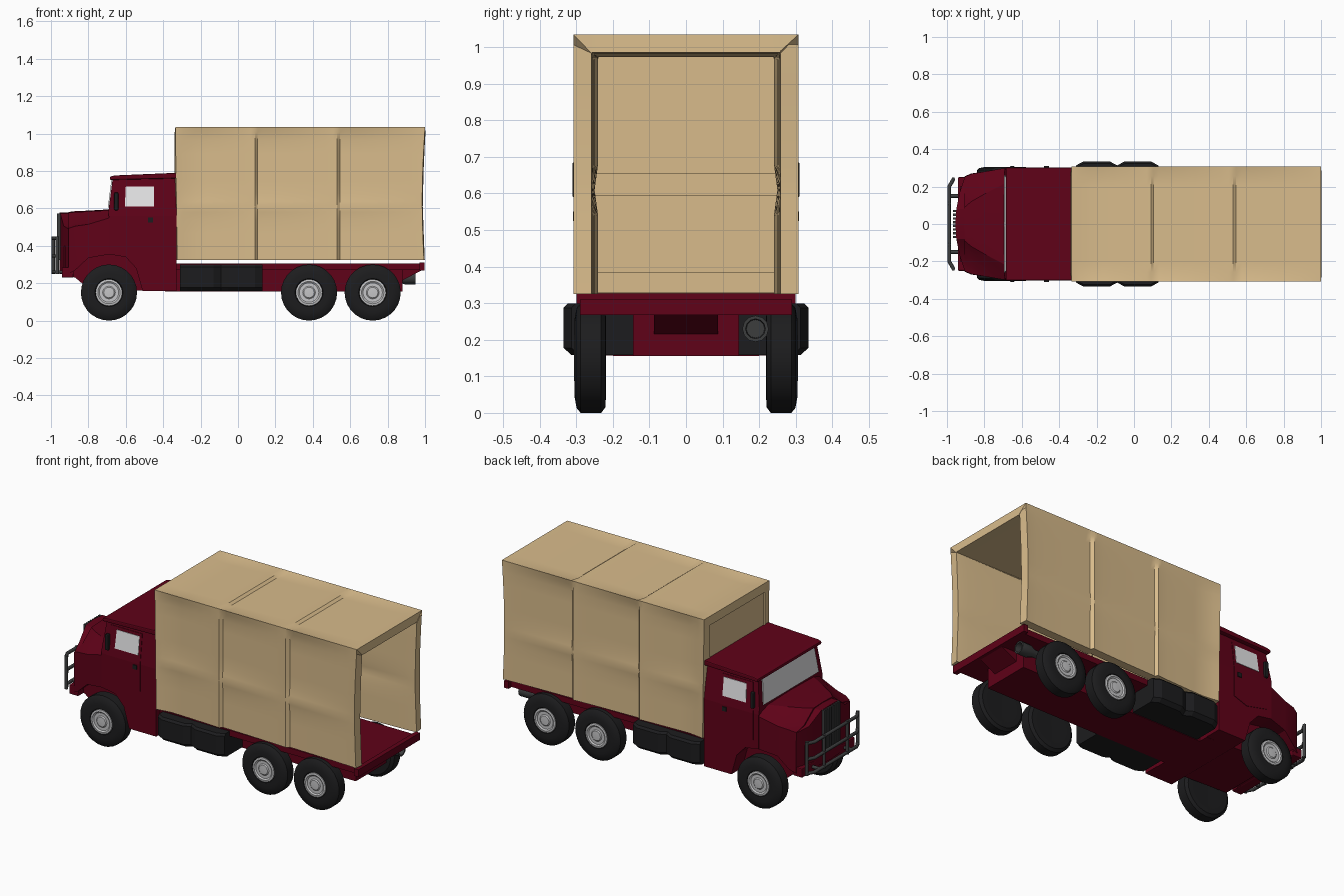
import bpy, bmesh, math
from mathutils import Vector

if "Cube" in bpy.data.objects:
    bpy.data.objects.remove(bpy.data.objects["Cube"])


def material(name, rgb):
    m = bpy.data.materials.new(name)
    m.diffuse_color = (*rgb, 1)
    m.use_nodes = True
    m.node_tree.nodes["Principled BSDF"].inputs["Base Color"].default_value = m.diffuse_color
    return m


RED = material("dark red paint", (0.115, 0.0005, 0.009))
TAN = material("tan canvas", (0.69, 0.5, 0.26))
BLACK = material("black rubber", (0.012, 0.012, 0.013))
GREY = material("dark grey metal", (0.045, 0.047, 0.048))
HUB = material("light grey hub", (0.56, 0.56, 0.57))
GLASS = material("pale glass", (0.88, 0.88, 0.89))


def finish(name, bm, mat, smooth=None, bevel=0, recalc=True):
    if recalc:
        bmesh.ops.recalc_face_normals(bm, faces=bm.faces[:])
    me = bpy.data.meshes.new(name)
    bm.to_mesh(me)
    bm.free()
    ob = bpy.data.objects.new(name, me)
    bpy.context.collection.objects.link(ob)
    me.materials.append(mat)
    if bevel:
        b = ob.modifiers.new("bevel", 'BEVEL')
        b.width, b.segments = bevel, 2
    if smooth:
        smooth_shade(ob, smooth)
    return ob


def smooth_shade(ob, angle):
    bpy.ops.object.select_all(action='DESELECT')
    ob.select_set(True)
    bpy.context.view_layer.objects.active = ob
    bpy.ops.object.shade_smooth_by_angle(angle=math.radians(angle))


def loft(name, rings, mat, smooth=None, bevel=0):
    """Skin closed rings of equal length and cap both ends."""
    bm = bmesh.new()
    vs = [[bm.verts.new(p) for p in r] for r in rings]
    n = len(vs[0])
    for a, b in zip(vs, vs[1:]):
        for i in range(n):
            bm.faces.new((a[i], a[(i + 1) % n], b[(i + 1) % n], b[i]))
    bm.faces.new(vs[0])
    bm.faces.new(vs[-1][::-1])
    return finish(name, bm, mat, smooth, bevel)


def prism(name, pts, y0, y1, mat, bevel=0):
    return loft(name, [[(x, y, z) for x, z in pts] for y in (y0, y1)], mat, bevel=bevel)


def box(name, x0, x1, y0, y1, z0, z1, mat, bevel=0):
    return prism(name, [(x0, z0), (x1, z0), (x1, z1), (x0, z1)], y0, y1, mat, bevel)


def taper(ob):
    """Lean the upper cab sides inwards above the belt line."""
    for v in ob.data.vertices:
        if v.co.z > 0.56:
            v.co.y *= 1 - 0.4 * (v.co.z - 0.56)


def lathe(name, centre, axis, prof, mat, n=28):
    """prof: (distance along axis, radius)."""
    a = Vector(axis)
    u, w = Vector((0, 0, 1)), a.cross(Vector((0, 0, 1)))
    rings = [[Vector(centre) + a * d + (u * math.cos(t) + w * math.sin(t)) * r
              for t in (2 * math.pi * i / n for i in range(n))] for d, r in prof]
    return loft(name, rings, mat, smooth=35)


def tube(name, paths, radius, mat):
    cu = bpy.data.curves.new(name, 'CURVE')
    cu.dimensions = '3D'
    cu.bevel_depth, cu.bevel_resolution = radius, 1
    cu.use_fill_caps = True
    for path in paths:
        sp = cu.splines.new('POLY')
        sp.points.add(len(path) - 1)
        for p, co in zip(sp.points, path):
            p.co = (*co, 1)
    cu.materials.append(mat)
    bpy.context.collection.objects.link(bpy.data.objects.new(name, cu))


# Chassis, underbody, bed and rear ledge
box("chassis", -0.34, 0.88, -0.145, 0.145, 0.155, 0.28, RED)
prism("front_underbody", [(-0.93, 0.24), (-0.87, 0.23), (-0.80, 0.17), (-0.33, 0.155),
                          (-0.33, 0.4), (-0.93, 0.4)], -0.2, 0.2, RED)
box("bed", -0.34, 0.975, -0.265, 0.265, 0.27, 0.305, RED)
box("rear_lip", 0.97, 0.998, -0.29, 0.29, 0.267, 0.31, RED)
prism("rear_bracket", [(0.87, 0.21), (0.98, 0.268), (0.98, 0.28), (0.87, 0.28)], -0.088, 0.088, RED)
lathe("exhaust", (0.85, 0.19, 0.23), (1, 0, 0),
      [(-0.06, 0.02), (0.0, 0.022), (0.04, 0.036), (0.1, 0.036), (0.1, 0.027), (0.06, 0.025)], GREY, 12)

# Cab: lower body with rear half of the wheel arch, tapered upper body, roof
prism("cab_lower", [(-0.69, 0.355), (-0.60, 0.34), (-0.545, 0.28), (-0.51, 0.157), (-0.33, 0.157),
                    (-0.33, 0.56), (-0.69, 0.56)], -0.3, 0.3, RED)
taper(prism("cab_upper", [(-0.33, 0.56), (-0.33, 0.77), (-0.67, 0.758), (-0.692, 0.59), (-0.692, 0.56)],
            -0.3, 0.3, RED))
prism("roof", [(-0.685, 0.752), (-0.685, 0.77), (-0.66, 0.776), (-0.33, 0.79), (-0.33, 0.76)],
      -0.302, 0.302, RED, 0.006)

# Hood and fenders: half sections (y, z) lofted along x
sections = [
    (-0.905, [(0.255, 0.25), (0.252, 0.493), (0.18, 0.508), (0.09, 0.577), (0, 0.581)]),
    (-0.87, [(0.27, 0.27), (0.268, 0.505), (0.20, 0.518), (0.12, 0.58), (0, 0.585)]),
    (-0.80, [(0.28, 0.335), (0.28, 0.515), (0.23, 0.535), (0.16, 0.583), (0, 0.588)]),
    (-0.685, [(0.30, 0.355), (0.30, 0.55), (0.28, 0.57), (0.22, 0.59), (0, 0.595)]),
]
rings = []
for x, half in sections:
    rings.append([(x, y, z) for y, z in half + [(-y, z) for y, z in half[-2::-1]]])
loft("hood", rings, RED, smooth=25)
# Nose: vertical slices across y, bowed forward in plan
nose = [(0.25, 0.49), (0.17, 0.506), (0.08, 0.572), (0, 0.577)]
slices = [(-y, z) for y, z in nose] + nose[-2::-1]
loft("nose", [[(xf, y, 0.25), (xf, y, z), (-0.88, y, z), (-0.88, y, 0.25)]
              for y, z in slices for xf in [-0.955 + 0.8 * y * y]], RED, smooth=25)
box("front_bumper", -0.942, -0.88, -0.25, 0.25, 0.23, 0.285, RED, 0.006)

# Glass, doors, handles and mirrors
taper(prism("windshield", [(-0.696, 0.605), (-0.677, 0.752), (-0.670, 0.752), (-0.689, 0.605)],
            -0.265, 0.265, GLASS))
for s, side in ((-1, "right"), (1, "left")):
    def span(a, b):
        return tuple(sorted((s * a, s * b)))
    taper(prism("door_upper_" + side, [(-0.655, 0.56), (-0.655, 0.60), (-0.64, 0.735), (-0.435, 0.735),
                                       (-0.435, 0.56)], *span(0.297, 0.303), RED))
    prism("door_lower_" + side, [(-0.655, 0.56), (-0.435, 0.56), (-0.435, 0.40), (-0.52, 0.37),
                                 (-0.655, 0.40)], *span(0.297, 0.303), RED)
    taper(prism("side_window_" + side, [(-0.605, 0.61), (-0.6, 0.718), (-0.45, 0.718), (-0.45, 0.61)],
                *span(0.299, 0.306), GLASS))
    box("door_handle_" + side, -0.48, -0.455, *span(0.3, 0.309), 0.525, 0.55, BLACK)
    box("mirror_" + side, -0.662, -0.64, *span(0.29, 0.311), 0.59, 0.685, BLACK, 0.005)

# Grille fins and guard bars
for i in range(8):
    y = -0.07 + i * 0.02
    box("grille_fin", -0.968, -0.94, y - 0.006, y + 0.006, 0.325, 0.572, GREY)
bars = []
for z in (0.26, 0.345, 0.44):
    bars.append([(-0.965, -0.24, z), (-0.988, -0.2, z), (-0.988, 0.2, z), (-0.965, 0.24, z)])
for s in (-1, 1):
    bars.append([(-0.966, s * 0.24, 0.25), (-0.966, s * 0.24, 0.45)])
    bars.append([(-0.988, s * 0.11, 0.25), (-0.988, s * 0.11, 0.45)])
    bars.append([(-0.988, s * 0.15, 0.26), (-0.91, s * 0.15, 0.26)])
tube("guard_bars", bars, 0.01, GREY)

# Wheels and side tanks
tyre = [(0.222, 0.03), (0.219, 0.1), (0.22, 0.134), (0.232, 0.15), (0.288, 0.15), (0.299, 0.137),
        (0.305, 0.105), (0.304, 0.075), (0.294, 0.07), (0.294, 0.02)]
hub = [(0.285, 0.071), (0.304, 0.071), (0.306, 0.06), (0.300, 0.052), (0.300, 0.034),
       (0.305, 0.028), (0.306, 0.01)]
for s in (-1, 1):
    for x in (-0.69, 0.38, 0.72):
        lathe("tyre", (x, 0, 0.15), (0, s, 0), tyre, BLACK)
        lathe("hub", (x, 0, 0.15), (0, s, 0), hub, HUB, 20)
    for x0, x1 in ((-0.31, -0.09), (-0.09, 0.13)):
        rings = []
        for z, w in ((0.158, 0.022), (0.178, 0), (0.287, 0), (0.299, 0.012)):
            rings.append([(x, s * y, z) for x, y in (
                (x0, 0.14), (x1, 0.14), (x1, 0.313 - w), (x1 - 0.04, 0.335 - w),
                (x0 + 0.04, 0.335 - w), (x0, 0.313 - w))])
        loft("side_tank", rings, BLACK)

# Canvas cover: an inverted U that steps in behind each hoop and swells to the next
X0, X1, W, Z0, Z1 = -0.335, 1.0, 0.308, 0.325, 1.035
H = Z1 - Z0
hoops = [X0, 0.09, 0.53, X1]
columns = []
for i, (a, b) in enumerate(zip(hoops, hoops[1:])):
    for t in (0, 0.035, 0.1, 0.25, 0.4, 0.55, 0.7, 0.85, 0.95):
        rise = t * 4 if i == 0 else t / 0.035
        columns.append((a + (b - a) * t, 0.017 * min(1, rise) * (1 - t) ** 0.7))
columns.append((X1, 0))
zs = [Z0 + H * t for t in (0, 0.04, 0.1, 0.2, 0.3, 0.36, 0.4, 0.44, 0.5, 0.6, 0.7, 0.8, 0.9, 0.96, 1)]
ys = [-W + 2 * W * i / 12 for i in range(13)]
bm = bmesh.new()
grid = []
for x, sag in columns:
    left = []
    for z in zs:
        down = (Z1 - z) / H
        px = x + 0.01 * down * max(0, (-0.2 - x) / 0.135)            # front edge leans back
        px -= (0.012 * math.sin(math.pi * down) + 0.006 * down) * max(0, (x - 0.8) / 0.2)
        band = min(1, 0.45 + abs(z - 0.61) * 8)                      # seam at mid height
        left.append((px, W - sag * band * min(1, 12 * down), z))
    top = [(x, y, Z1 - 0.7 * sag * min(1, 6 * (1 - abs(y) / W))) for y in ys[1:-1]]
    pts = [(px, -py, pz) for px, py, pz in left] + top + left[::-1]
    grid.append([bm.verts.new(p) for p in pts])
for a, b in zip(grid, grid[1:]):
    for i in range(len(a) - 1):
        bm.faces.new((a[i], b[i], b[i + 1], a[i + 1]))
bm.normal_update()
if max(bm.faces, key=lambda f: f.calc_center_median().z).normal.z < 0:
    bmesh.ops.reverse_faces(bm, faces=bm.faces[:])
cover = finish("canvas_cover", bm, TAN, recalc=False)
sol = cover.modifiers.new("thickness", 'SOLIDIFY')
sol.thickness, sol.offset, sol.use_even_offset = 0.05, -1, True
bpy.ops.object.select_all(action='DESELECT')
cover.select_set(True)
bpy.context.view_layer.objects.active = cover
bpy.ops.object.modifier_apply(modifier="thickness")
smooth_shade(cover, 30)
# Front wall with its inner slats
prism("cover_front_wall", [(-0.325, 0.327), (-0.285, 0.327), (-0.285, 1.01), (-0.3335, 1.01)], -0.285, 0.285, TAN)
box("front_wall_slat", -0.287, -0.275, -0.265, 0.265, 0.595, 0.655, TAN)
box("front_wall_kick_board", -0.287, -0.275, -0.265, 0.265, 0.328, 0.385, TAN)
